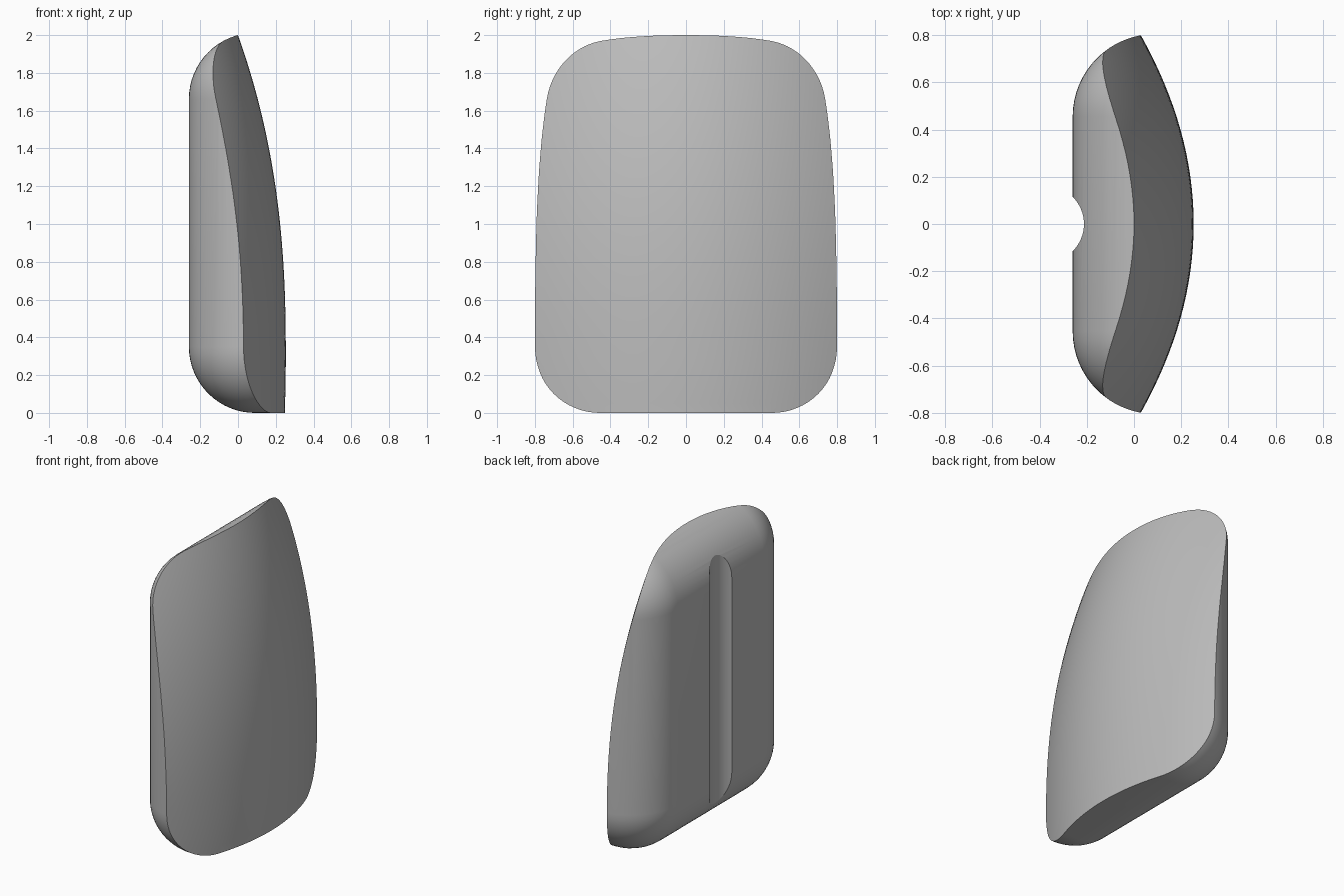
import bpy, bmesh, math
from mathutils import Matrix, Vector

default = bpy.data.objects.get("Cube")
if default:
    bpy.data.objects.remove(default)

BACK, RADIUS, HALF_WIDTH, HEIGHT = -0.26, 0.35, 0.805, 2.012


def make_object(name, bm):
    bmesh.ops.recalc_face_normals(bm, faces=bm.faces)
    mesh = bpy.data.meshes.new(name)
    bm.to_mesh(mesh)
    bm.free()
    obj = bpy.data.objects.new(name, mesh)
    bpy.context.collection.objects.link(obj)
    return obj


def dome_x(y, z):
    """Depth of the bulging face, fullest near the bottom centre."""
    rise = max(0, z - 0.3)
    t = rise / 1.7
    low = 0.06 * max(0, 0.3 - z) ** 2
    return 0.253 - 0.253 * t ** 2.4 - low - (0.35 + 0.09 * t * t) * y * y


# Rounded block, longer than needed so the dome can trim its far end
bm = bmesh.new()
bmesh.ops.create_cube(bm, size=1)
for v in bm.verts:
    v.co = (BACK + (v.co.x + 0.5) * 1.5, v.co.y * 2 * HALF_WIDTH, (v.co.z + 0.5) * HEIGHT)
body = make_object("padded_shell", bm)
bevel = body.modifiers.new("rounding", 'BEVEL')
bevel.width, bevel.segments = RADIUS, 16

# Solid that trims the block to the domed face
bm = bmesh.new()
bmesh.ops.create_grid(bm, x_segments=40, y_segments=48, size=1)
for v in bm.verts:
    y, z = v.co.x, 1 + v.co.y * 1.2
    v.co = (dome_x(y, z), y, z)
extruded = bmesh.ops.extrude_face_region(bm, geom=bm.faces[:], use_keep_orig=True)
for v in extruded["geom"]:
    if isinstance(v, bmesh.types.BMVert):
        v.co.x = 1.6
dome_cutter = make_object("dome_cutter", bm)

# Cylinder that cuts the upright groove in the flat back
bm = bmesh.new()
bmesh.ops.create_cone(bm, cap_ends=True, segments=64, radius1=0.162, radius2=0.162,
                      depth=3, matrix=Matrix.Translation(Vector((-0.374, 0, 1))))
groove_cutter = make_object("groove_cutter", bm)

for cutter in (dome_cutter, groove_cutter):
    cutter.hide_render = True
    cut = body.modifiers.new(cutter.name, 'BOOLEAN')
    cut.operation, cut.solver, cut.object = 'DIFFERENCE', 'EXACT', cutter

# Apply everything, then drop the cutters
bpy.ops.object.select_all(action='DESELECT')
body.select_set(True)
bpy.context.view_layer.objects.active = body
for name in [m.name for m in body.modifiers]:
    bpy.ops.object.modifier_apply(modifier=name)
for cutter in (dome_cutter, groove_cutter):
    bpy.data.objects.remove(cutter)
bpy.ops.object.shade_smooth_by_angle(angle=math.radians(25))

# Plain grey finish
grey = bpy.data.materials.new("plain_grey")
grey.use_nodes = True
colour = (0.5, 0.5, 0.5, 1)
grey.diffuse_color = colour
grey.node_tree.nodes["Principled BSDF"].inputs["Base Color"].default_value = colour
body.data.materials.clear()
body.data.materials.append(grey)
